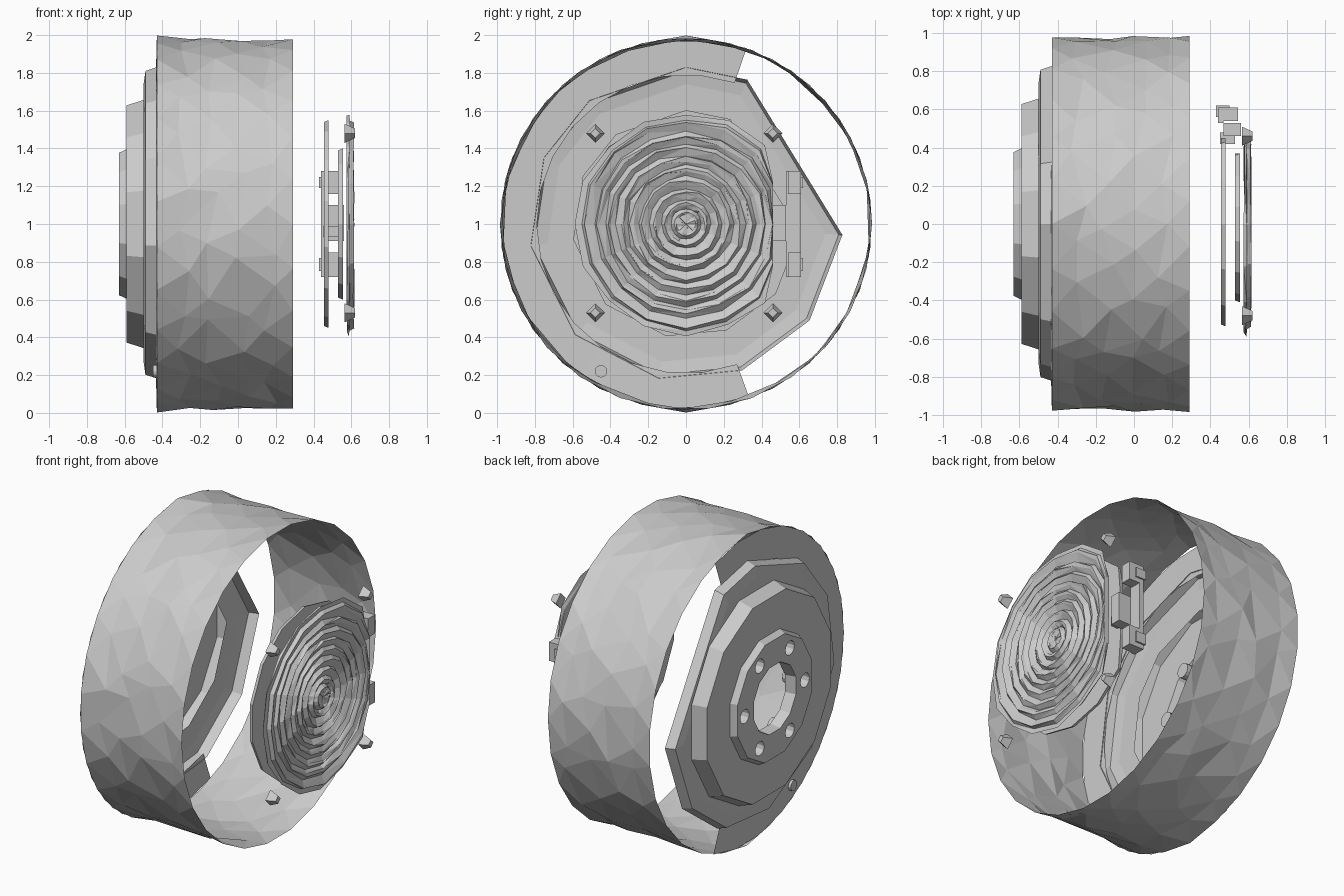
import bpy, bmesh, math, random
from mathutils import Matrix, Vector

if "Cube" in bpy.data.objects:
    bpy.data.objects.remove(bpy.data.objects["Cube"])

random.seed(4)
gray = bpy.data.materials.new("plain gray")
gray.diffuse_color = (0.6, 0.6, 0.6, 1)
gray.use_nodes = True
gray.node_tree.nodes["Principled BSDF"].inputs["Base Color"].default_value = gray.diffuse_color
rad = math.radians


def finish(bm, name):
    bmesh.ops.recalc_face_normals(bm, faces=bm.faces)
    me = bpy.data.meshes.new(name)
    bm.to_mesh(me)
    bm.free()
    me.materials.append(gray)
    ob = bpy.data.objects.new(name, me)
    bpy.context.collection.objects.link(ob)
    return ob


def around(n, start=0):
    return [start + 360 * i / n for i in range(n)]


def revolve(name, profile, angles, closed=False, full=True, jit=0, jx=0, ymax=9, tri=False):
    """Spin (x, r) points about the x axis through z = 1; angle 0 is +y."""
    bm = bmesh.new()
    rows = []
    for i, (x, r) in enumerate(profile):
        row = []
        for a in angles:
            t = rad(a)
            rr = r + random.uniform(-jit, jit) * min(1, r * 3)
            row.append(bm.verts.new((x + random.uniform(-jx, jx),
                                     min(ymax, rr * math.cos(t)), 1 + rr * math.sin(t))))
        rows.append(row)
    n, m = len(angles), len(profile)
    for i in range(m if closed else m - 1):
        a, b = rows[i], rows[(i + 1) % m]
        for j in range(n if full else n - 1):
            k = (j + 1) % n
            bm.faces.new((a[j], a[k], b[k], b[j]))
    if tri:
        bmesh.ops.triangulate(bm, faces=bm.faces)
    return finish(bm, name)


def add_cyl(bm, x0, x1, y, z, r, n=12, r2=None):
    m = Matrix.Translation(((x0 + x1) / 2, y, z)) @ Matrix.Rotation(rad(90), 4, 'Y')
    bmesh.ops.create_cone(bm, cap_ends=True, segments=n, radius1=r,
                          radius2=r if r2 is None else r2, depth=x1 - x0, matrix=m)


def box(name, x, y, z):
    bm = bmesh.new()
    bmesh.ops.create_cube(bm, size=1)
    for v in bm.verts:
        v.co = Vector([(p[0] + p[1]) / 2 + c * (p[1] - p[0]) for p, c in zip((x, y, z), v.co)])
    return finish(bm, name)


# drum wall: irregular faceted band, staggered rows
bm = bmesh.new()
n, xs = 26, [-0.43, -0.29, -0.13, 0.03, 0.17, 0.29]
rows = []
for i, x in enumerate(xs):
    edge = i in (0, len(xs) - 1)
    row = []
    for j in range(n):
        t = 2 * math.pi * (j + 0.5 * (i % 2) + (0 if edge else random.uniform(-.25, .25))) / n + math.pi / 2
        r = 0.985 if edge else random.uniform(0.965, 0.985)
        if i == 0 and j in (0, n // 2):
            r = 0.998
        row.append(bm.verts.new((x + (0 if edge else random.uniform(-.045, .045)),
                                 r * math.cos(t), 1 + r * math.sin(t))))
    rows.append(row)
for i in range(len(xs) - 1):
    a, b = rows[i], rows[i + 1]
    for j in range(n):
        k = (j + 1) % n
        if i % 2 == 0:
            bm.faces.new((a[j], a[k], b[j]))
            bm.faces.new((a[k], b[k], b[j]))
        else:
            bm.faces.new((a[j], a[k], b[k]))
            bm.faces.new((a[j], b[k], b[j]))
finish(bm, "drum_wall")

# rear flange, left open on the +y side
revolve("rear_flange", [(-0.43, 0.985), (-0.435, 0.79)], [71 + 219 / 16 * i for i in range(17)],
        full=False)

# irregular stepped rear plate
plate_angles = [67, -4, -38, -69, -100, -135, -172, -205, -232, -270]
revolve("rear_plate", [(-0.43, 0.83), (-0.49, 0.81), (-0.50, 0.74), (-0.50, 0.60)], plate_angles)

# hub dish with a centre bore
hub = revolve("hub_dish", [(-.50, .68), (-.59, .65), (-.59, .41), (-.63, .39), (-.63, .22),
                           (-.56, .21), (-.56, .22), (-.615, .235), (-.615, .38),
                           (-.575, .40), (-.575, .63), (-.50, .66)], around(12, 15), closed=True)

# six bolt holes with closed sockets behind them
cut, sockets = bmesh.new(), bmesh.new()
for a in around(6):
    y, z = 0.305 * math.cos(rad(a)), 1 + 0.305 * math.sin(rad(a))
    add_cyl(cut, -0.70, -0.50, y, z, 0.045)
    add_cyl(sockets, -0.628, -0.50, y, z, 0.047)
bmesh.ops.delete(sockets, geom=[f for f in sockets.faces if f.calc_center_median().x < -0.62],
                 context='FACES')
finish(sockets, "bolt_sockets")
cutter = finish(cut, "hole_cutter")
cutter.hide_render = True
cutter.hide_viewport = True
mod = hub.modifiers.new("holes", 'BOOLEAN')
mod.operation, mod.solver, mod.object = 'DIFFERENCE', 'EXACT', cutter

# locating pin on the flange
bm = bmesh.new()
add_cyl(bm, -0.45, -0.39, -0.45, 0.22, 0.033)
finish(bm, "locating_pin")

# floating discs: rear plate, middle plate, ridged front
revolve("rear_disc", [(.455, .001), (.455, .54), (.48, .55), (.48, .001)], around(14, 90 / 7),
        ymax=0.45)
revolve("middle_disc", [(.53, .001), (.53, .40), (.555, .41), (.555, .001)], around(14), ymax=0.37)
ridges = [(.577, .002), (.577, .57), (.59, .585)]
for r in (.53, .46, .40, .34, .28, .22, .16, .10, .05):
    ridges += [(.589, r + .03), (.612, r + .012), (.606, r)]
revolve("ridged_front_disc", ridges + [(.60, .002)], around(16, 90), jit=.011, jx=.004,
        ymax=0.46, tri=True)

# four faceted corner studs
bm = bmesh.new()
for y in (-0.48, 0.46):
    for z in (0.53, 1.48):
        add_cyl(bm, 0.565, 0.62, y, z, 0.05, 4, 0.025)
finish(bm, "corner_studs")

# side bracket with end blocks and connector
box("bracket_plate", (.44, .47), (.53, .61), (.72, 1.28))
for z0, z1 in ((.72, .85), (1.16, 1.28)):
    box("bracket_end", (.47, .545), (.54, .61), (z0, z1))
    box("bracket_lug", (.43, .50), (.56, .62), (z0 + .03, z1 - .03))
box("connector", (.47, .56), (.46, .53), (.91, 1.10))
box("connector_link", (.45, .53), (.42, .48), (.93, .99))
